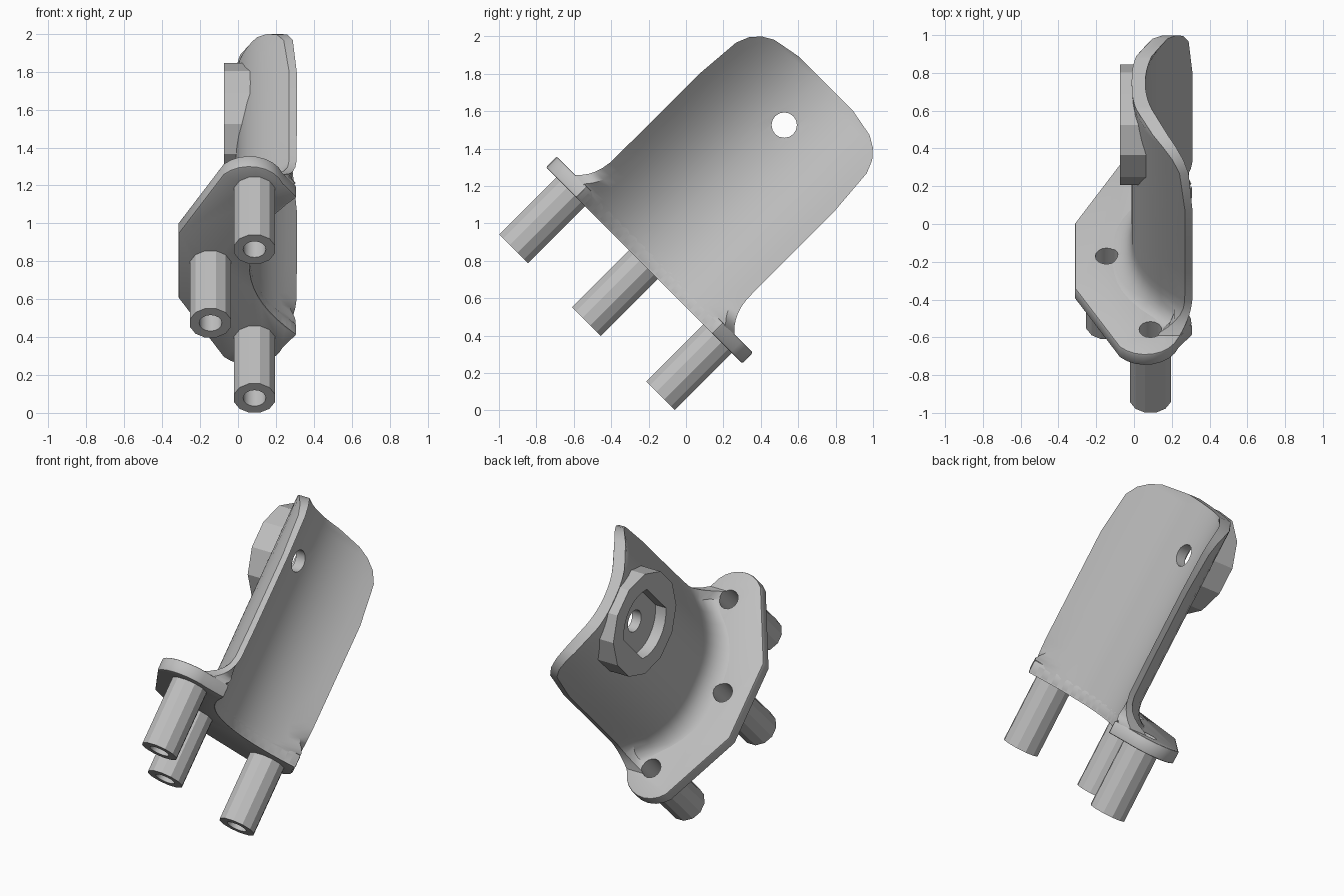
import bpy, bmesh
from math import radians, sin, cos, pi, sqrt
from mathutils import Matrix

if "Cube" in bpy.data.objects:
    bpy.data.objects.remove(bpy.data.objects["Cube"])

# Bracket frame: x sideways, y across the plate, z along the pins, leaning 45 degrees
LEAN = Matrix.Translation((0, -0.5, 0.5)) @ Matrix.Rotation(radians(-45), 4, 'X')

grey = bpy.data.materials.new("plain_grey")
grey.use_nodes = True
grey.diffuse_color = (0.52, 0.52, 0.52, 1)
grey.node_tree.nodes["Principled BSDF"].inputs["Base Color"].default_value = grey.diffuse_color


def finish(name, bm):
    bmesh.ops.recalc_face_normals(bm, faces=bm.faces)
    mesh = bpy.data.meshes.new(name)
    bm.to_mesh(mesh)
    bm.free()
    mesh.materials.append(grey)
    ob = bpy.data.objects.new(name, mesh)
    bpy.context.collection.objects.link(ob)
    ob.matrix_world = LEAN
    return ob


def prism(name, points, low, high, along_x=False):
    """Extrude an outline along z, or a (y, z) outline along x."""
    bm = bmesh.new()
    place = (lambda p, h: (h, *p)) if along_x else (lambda p, h: (*p, h))
    rings = [[bm.verts.new(place(p, h)) for p in points] for h in (low, high)]
    bm.faces.new(rings[0])
    bm.faces.new(rings[1])
    bridge(bm, *rings)
    return finish(name, bm)


def bridge(bm, a, b):
    for i in range(len(a)):
        j = (i + 1) % len(a)
        bm.faces.new((a[i], a[j], b[j], b[i]))


def circle(cx, cy, r, n, start=0.0, sweep=2 * pi):
    steps = n if sweep >= 2 * pi else n - 1
    return [(cx + r * cos(start + sweep * i / steps), cy + r * sin(start + sweep * i / steps))
            for i in range(n)]


def activate(ob):
    bpy.ops.object.select_all(action='DESELECT')
    bpy.context.view_layer.objects.active = ob
    ob.select_set(True)


def cut(ob, cutters):
    activate(ob)
    for c in cutters:
        mod = ob.modifiers.new("cut", 'BOOLEAN')
        mod.operation, mod.solver, mod.object = 'DIFFERENCE', 'EXACT', c
        bpy.ops.object.modifier_apply(modifier=mod.name)


BASE, TOP, TIP, HALF = 0.389, 0.472, 1.45, 0.515
FILLET, FOOT = 0.15, 0.464
PINS = [(0.087, -0.555), (-0.145, -0.005), (0.087, 0.555)]


def trough(y):
    """Hollow side of the plate, turning back onto the ears beyond its edges."""
    y = abs(y)
    if y > HALF:
        return 0.31 - 0.8 * (y - HALF)
    return 0.06 + 0.25 * (y / HALF) ** 2.1


def back(y, z):
    """Bulging side of the plate, sweeping out into the flange at its foot."""
    s = min(max(z - FOOT, 0), FILLET) if z >= FOOT else FILLET
    if abs(y) > HALF:
        x = trough(y) - 0.04
    else:
        x = -0.012 + 0.282 * (abs(y) / HALF) ** 2.6
    return x - (FILLET - sqrt(FILLET ** 2 - (FILLET - s) ** 2))


# Curved plate: rows of (height, half width), flared at the foot and rounded at the tip
rows = [(BASE + 0.001, HALF - 0.003), (0.45, HALF - 0.003), (FOOT, 0.60), (TOP, 0.60),
        (0.485, 0.588), (0.505, 0.57), (0.53, 0.553), (0.56, 0.538), (0.6, 0.525), (0.65, 0.517),
        (0.85, HALF), (1.1, HALF), (1.32, HALF), (1.58, 0.494), (1.65, 0.465), (1.70, 0.42),
        (1.735, 0.36), (1.765, 0.2)]
COLS = 18

bm = bmesh.new()
front_grid, back_grid = [], []
for z, half in rows:
    ys = [half * (2 * i / COLS - 1) for i in range(COLS + 1)]
    front_grid.append([bm.verts.new((trough(y), y, z)) for y in ys])
    back_grid.append([bm.verts.new((back(y, z), y, z)) for y in ys])
for g in (front_grid, back_grid):
    for a, b in zip(g, g[1:]):
        for i in range(COLS):
            bm.faces.new((a[i], a[i + 1], b[i + 1], b[i]))


def rim(g):
    return (g[0] + [r[-1] for r in g[1:-1]] + g[-1][::-1] + [r[0] for r in g[-2:0:-1]])


bridge(bm, rim(front_grid), rim(back_grid))
plate = finish("curved_plate", bm)

# Base flange: two rounded ears, a chamfered nose and an edge that follows the trough
ear = circle(0.06, 0.555, 0.187, 9, radians(18), radians(119))
upper = [(trough(HALF * i / 9), HALF * i / 9) for i in range(1, 10)] + ear + [(-0.313, 0.245)]
outline = [(trough(0), 0)] + upper + [(x, -y) for x, y in reversed(upper)]
flange = prism("base_flange", outline, BASE, TOP)
soft = flange.modifiers.new("soft_edges", 'BEVEL')
soft.width, soft.segments, soft.limit_method, soft.angle_limit = 0.01, 2, 'ANGLE', radians(50)
activate(flange)
bpy.ops.object.modifier_apply(modifier=soft.name)

# Round boss whose rear follows the plate
bm = bmesh.new()
SIDES = 12
face_ring = [bm.verts.new((-0.075, y, z)) for y, z in circle(0, TIP, 0.32, SIDES, pi / 12)]
bm.faces.new(face_ring)
last = face_ring
for r in (0.32, 0.22, 0.1):
    ring = [bm.verts.new((back(y, z) + 0.015, y, z)) for y, z in circle(0, TIP, r, SIDES, pi / 12)]
    bridge(bm, last, ring)
    last = ring
bm.faces.new(last)
boss = finish("round_boss", bm)

# Pins
pins = [prism(f"pin_{i + 1}", circle(x, y, 0.112, 12, pi / 12), -0.042, 0.41)
        for i, (x, y) in enumerate(PINS)]

# Cutters: pin bores, screw hole and the flat-sided pocket
bores = [prism("bore_cutter", circle(x, y, 0.06, 16), -0.2, 0.7) for x, y in PINS]
screw = prism("screw_cutter", circle(0, TIP, 0.068, 16), -0.3, 0.4, True)
half_angle = radians(51)
pocket_outline = (circle(0, TIP, 0.215, 9, pi / 2 - half_angle, 2 * half_angle)
                  + circle(0, TIP, 0.215, 9, 3 * pi / 2 - half_angle, 2 * half_angle))
pocket = prism("pocket_cutter", pocket_outline, -0.3, -0.002, True)

cut(plate, bores + [screw, pocket])
cut(flange, bores)
cut(boss, [pocket, screw])
for pin, bore in zip(pins, bores):
    cut(pin, [bore])
for c in bores + [screw, pocket]:
    bpy.data.objects.remove(c)

for ob in [plate, flange, boss] + pins:
    activate(ob)
    bpy.ops.object.shade_smooth_by_angle(angle=radians(28))
